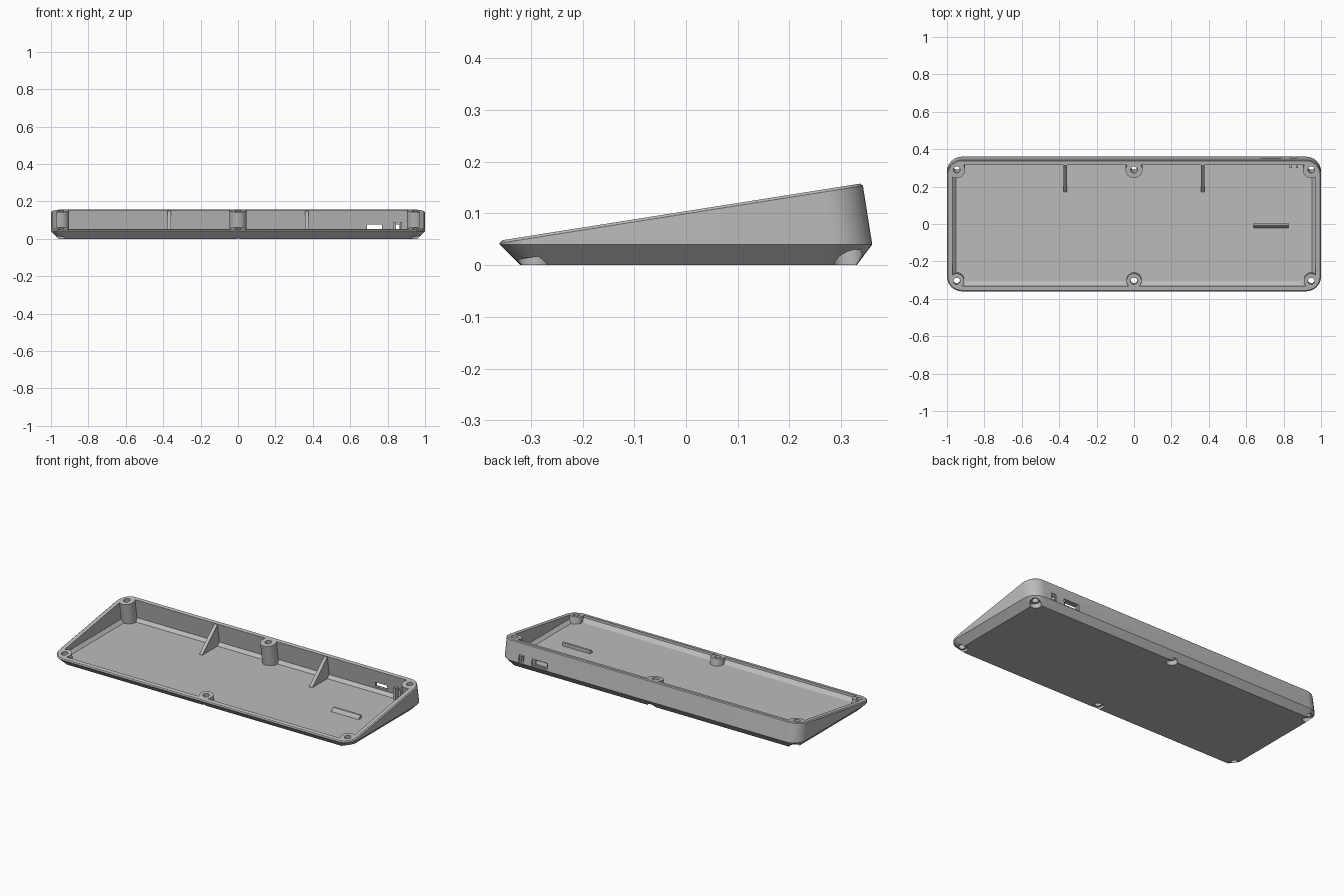
import bpy, bmesh, math
from mathutils import Vector

cube = bpy.data.objects.get("Cube")
if cube:
    bpy.data.objects.remove(cube, do_unlink=True)

grey = bpy.data.materials.new("grey plastic")
grey.use_nodes = True
colour = (0.5, 0.5, 0.5, 1)
grey.diffuse_color = colour
grey.node_tree.nodes["Principled BSDF"].inputs["Base Color"].default_value = colour

SLOPE = 0.158                                   # tilt of the open top
AXIS = Vector((0, -SLOPE, 1)).normalized()      # screw direction


def rim(y, offset=0):
    return 0.1043 + SLOPE * y + offset


def make(name, bm):
    bmesh.ops.recalc_face_normals(bm, faces=bm.faces)
    mesh = bpy.data.meshes.new(name)
    bm.to_mesh(mesh)
    bm.free()
    mesh.materials.append(grey)
    ob = bpy.data.objects.new(name, mesh)
    bpy.context.collection.objects.link(ob)
    return ob


def loft(name, rings, steps=8):
    """Stack of rounded rectangles: half width, front, back, radius, height rule."""
    bm = bmesh.new()
    loops = []
    for hx, y0, y1, r, height in rings:
        loop = []
        corners = [(hx - r, y1 - r), (r - hx, y1 - r), (r - hx, y0 + r), (hx - r, y0 + r)]
        for k, (cx, cy) in enumerate(corners):
            for i in range(steps + 1):
                a = math.pi / 2 * (k + i / steps)
                x, y = cx + r * math.cos(a), cy + r * math.sin(a)
                loop.append(bm.verts.new((x, y, height(y))))
        loops.append(loop)
    for a, b in zip(loops, loops[1:]):
        for i in range(len(a)):
            j = (i + 1) % len(a)
            bm.faces.new((a[i], a[j], b[j], b[i]))
    bm.faces.new(loops[0])
    bm.faces.new(loops[-1])
    return make(name, bm)


def prism(name, x0, x1, profile):
    """Side profile (y, z) extruded across x."""
    bm = bmesh.new()
    face = bm.faces.new([bm.verts.new((x0, y, z)) for y, z in profile])
    out = bmesh.ops.extrude_face_region(bm, geom=[face])
    verts = [v for v in out["geom"] if isinstance(v, bmesh.types.BMVert)]
    bmesh.ops.translate(bm, vec=(x1 - x0, 0, 0), verts=verts)
    return make(name, bm)


def block(name, x0, x1, y0, y1, z0, z1):
    return prism(name, x0, x1, [(y0, z0), (y1, z0), (y1, z1), (y0, z1)])


def peg(name, x, y, radius, low, high):
    """Tilted cylinder; low and high are measured from the rim plane."""
    bm = bmesh.new()
    bmesh.ops.create_cone(bm, cap_ends=True, segments=32, radius1=radius,
                          radius2=radius, depth=high - low)
    ob = make(name, bm)
    place = AXIS.to_track_quat("Z", "Y").to_matrix().to_4x4()
    place.translation = Vector((x, y, rim(y))) + AXIS * (low + high) / 2
    ob.data.transform(place)
    return ob


def cut(target, tools):
    for tool in tools:
        mod = target.modifiers.new("cut", "BOOLEAN")
        mod.operation, mod.solver, mod.object = "DIFFERENCE", "EXACT", tool
        bpy.context.view_layer.objects.active = target
        bpy.ops.object.modifier_apply(modifier=mod.name)
        bpy.data.objects.remove(tool, do_unlink=True)


# Outer shell: bevelled underside, leaning back wall, thin rim chamfer
case = loft("case", [
    (0.96, -0.32, 0.33, 0.05, lambda y: 0),
    (1, -0.36, 0.36, 0.08, lambda y: 0.04),
    (1, -0.36, 0.342, 0.08, lambda y: rim(y, -0.005)),
    (0.994, -0.355, 0.337, 0.074, rim)])

# Hollow interior with a chamfer around the floor
cavity = loft("cavity", [
    (0.952, -0.305, 0.315, 0.04, lambda y: 0.02),
    (0.97, -0.331, 0.333, 0.05, lambda y: 0.038),
    (0.97, -0.333, 0.312, 0.05, lambda y: rim(y, 0.02))])

# Screw bosses, wall ribs, floor bar and switch bracket stay solid in the cavity
screws = [(x, y) for x in (-0.948, 0, 0.948) for y in (-0.305, 0.29)]
solids = [peg("boss", x, y, 0.045 if y > 0 else 0.04, -0.3, 0.2) for x, y in screws]
for x in (-0.368, 0.368):
    solids.append(prism("rib", x - 0.01, x + 0.01,
                        [(0.17, 0.01), (0.17, 0.022), (0.314, 0.15), (0.37, 0.15), (0.37, 0.01)]))
solids.append(prism("floor_bar", 0.64, 0.825,
                    [(-0.026, 0.01), (-0.022, 0.022), (-0.008, 0.04), (0.005, 0.04), (0.005, 0.01)]))
for x in (0.832, 0.866):
    solids.append(block("bracket", x, x + 0.012, 0.3, 0.37, 0.01, 0.09))
cut(cavity, solids)

# Screw holes with counterbores from below
holes = []
for x, y in screws:
    holes.append(peg("screw_hole", x, y, 0.018, -0.3, 0.1))
    holes.append(peg("counterbore", x, y, 0.03, -0.3, -0.12 if y > 0 else -0.042))

# Cable port and switch opening in the back wall, each with a recess
ports = [block("port", 0.69, 0.77, 0.3, 0.4, 0.05, 0.078),
         block("port_recess", 0.68, 0.785, 0.346, 0.4, 0.044, 0.084),
         block("switch", 0.846, 0.864, 0.28, 0.4, 0.05, 0.078),
         block("switch_recess", 0.838, 0.872, 0.346, 0.4, 0.046, 0.088)]
cut(case, [cavity] + holes + ports)

bpy.ops.object.select_all(action="DESELECT")
case.select_set(True)
bpy.context.view_layer.objects.active = case
bpy.ops.object.shade_smooth_by_angle(angle=math.radians(25))
